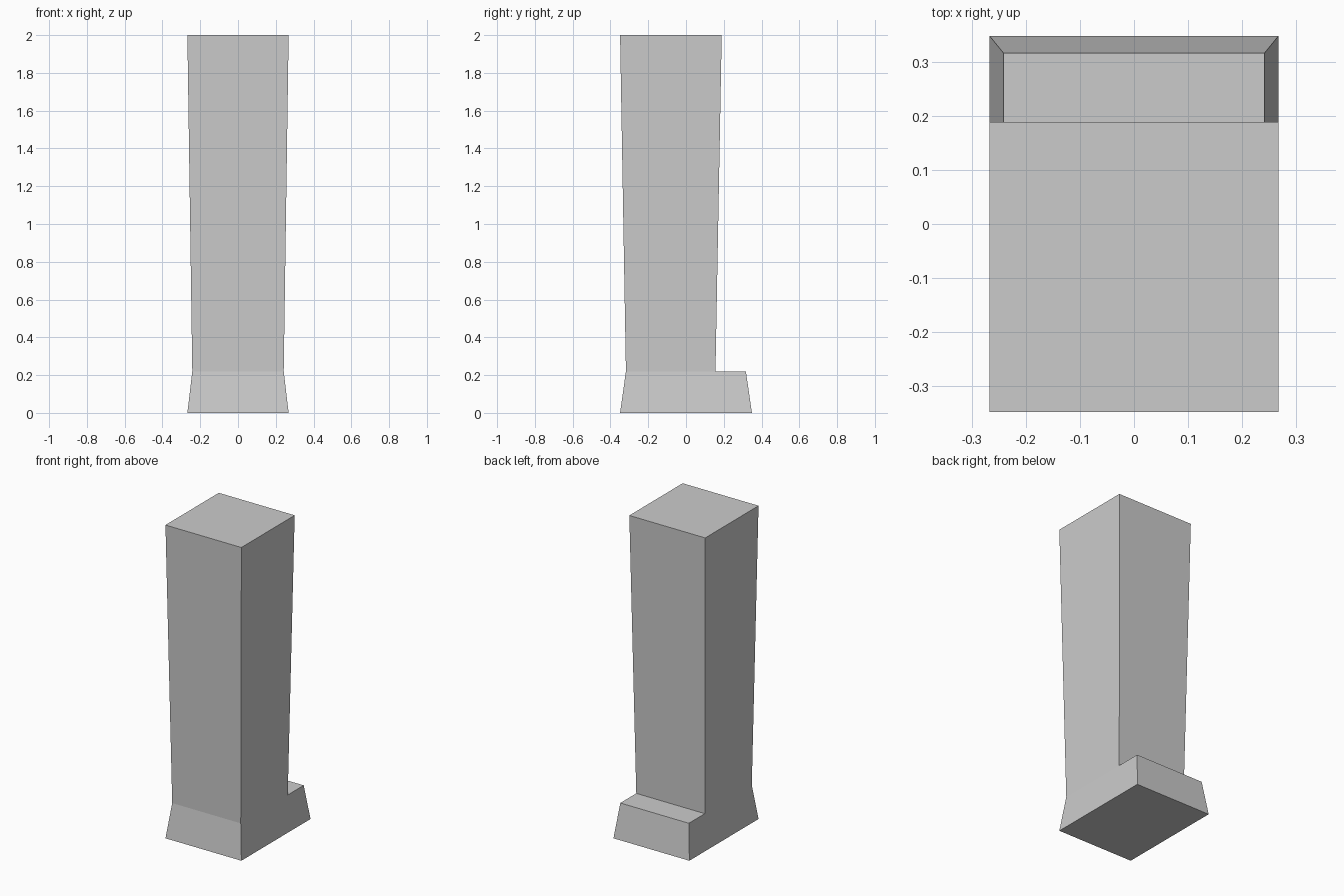
import bpy
import bmesh

if "Cube" in bpy.data.objects:
    bpy.data.objects.remove(bpy.data.objects["Cube"])


def tapered_block(name, bottom, top):
    """Block between two rectangles, each given as (half_width, y_front, y_back, z)."""
    bm = bmesh.new()
    rings = []
    for w, y0, y1, z in (bottom, top):
        rings.append([bm.verts.new((x, y, z))
                      for x, y in ((-w, y0), (w, y0), (w, y1), (-w, y1))])
    low, high = rings
    bm.faces.new(low[::-1])
    bm.faces.new(high)
    for i in range(4):
        j = (i + 1) % 4
        bm.faces.new((low[i], low[j], high[j], high[i]))
    mesh = bpy.data.meshes.new(name)
    bm.to_mesh(mesh)
    bm.free()
    obj = bpy.data.objects.new(name, mesh)
    bpy.context.collection.objects.link(obj)
    return obj


BASE_HEIGHT = 0.22

# Flared foot, with a ledge left open behind the column
tapered_block("base", (0.268, -0.349, 0.349, 0.0), (0.242, -0.318, 0.317, BASE_HEIGHT))

# Square shaft widening towards the top, flush with the foot at front and sides
tapered_block("column", (0.242, -0.318, 0.156, BASE_HEIGHT), (0.268, -0.349, 0.189, 2.0))
